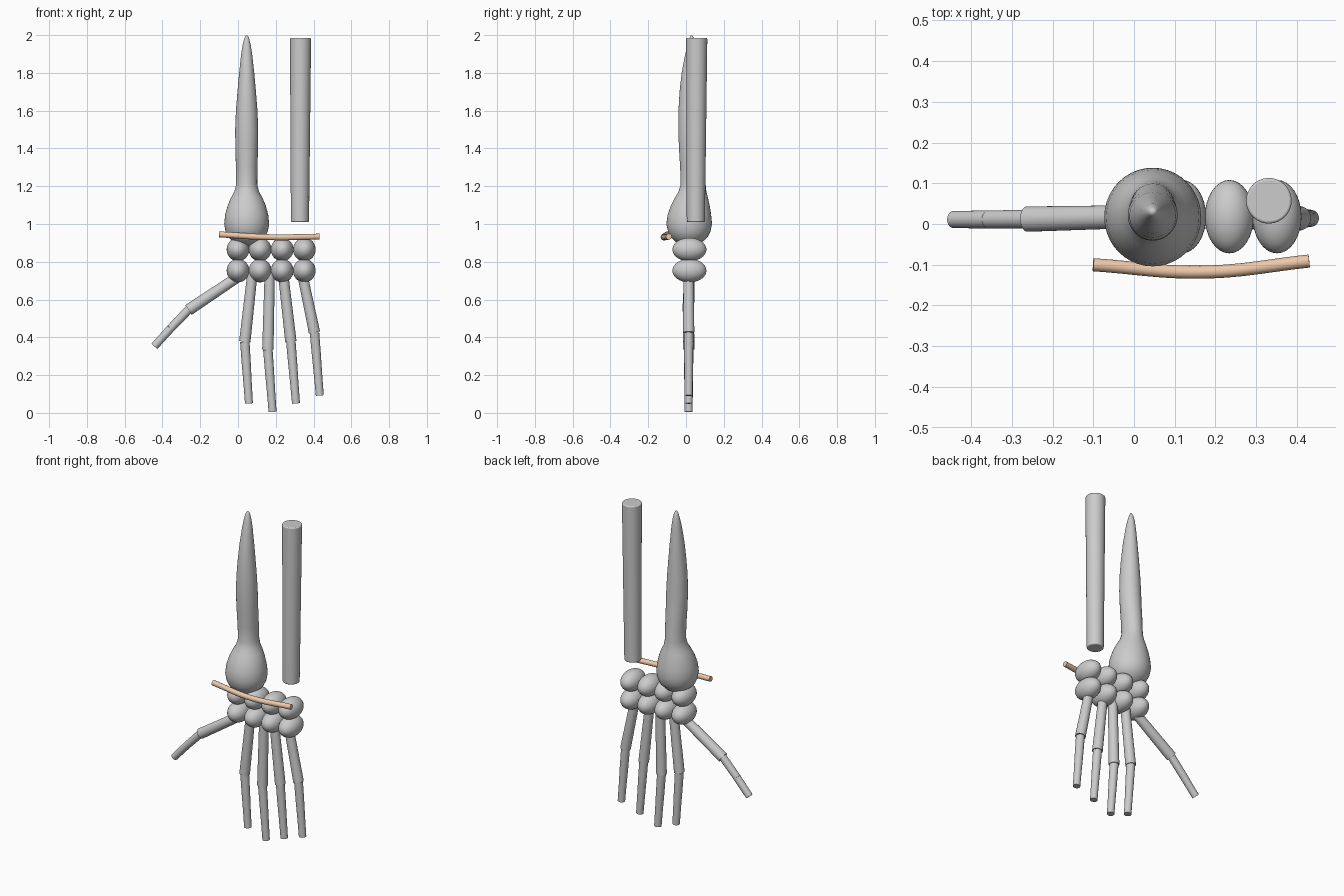
import bpy, bmesh, math
from mathutils import Vector

if "Cube" in bpy.data.objects:
    bpy.data.objects.remove(bpy.data.objects["Cube"])


def finish(bm, name, angle=40):
    bmesh.ops.recalc_face_normals(bm, faces=bm.faces)
    mesh = bpy.data.meshes.new(name)
    bm.to_mesh(mesh)
    bm.free()
    ob = bpy.data.objects.new(name, mesh)
    bpy.context.collection.objects.link(ob)
    bpy.ops.object.select_all(action='DESELECT')
    ob.select_set(True)
    bpy.context.view_layer.objects.active = ob
    bpy.ops.object.shade_smooth_by_angle(angle=math.radians(angle))
    return ob


def rod(name, a, b, ra, rb, bevel=0.0):
    """Tapered cylinder between two points."""
    a, b = Vector(a), Vector(b)
    d = b - a
    bm = bmesh.new()
    bmesh.ops.create_cone(bm, cap_ends=True, segments=32, radius1=ra, radius2=rb, depth=d.length)
    ob = finish(bm, name)
    ob.location = (a + b) / 2
    ob.rotation_mode = 'QUATERNION'
    ob.rotation_quaternion = d.to_track_quat('Z', 'Y')
    if bevel:
        m = ob.modifiers.new("soft_ends", 'BEVEL')
        m.width, m.segments = bevel, 3
    return ob


def chain(name, pts, radii):
    for i in range(len(pts) - 1):
        rod(f"{name}_{i + 1}", pts[i], pts[i + 1], radii[i], radii[i + 1])


# Radius bone: z, y centre, x radius, y radius
rings = [(0.883, .017, .02, .02), (0.90, .017, .065, .065), (0.93, .017, .097, .097),
         (0.96, .017, .112, .112), (1.0, .017, .119, .121), (1.05, .018, .114, .115),
         (1.1, .023, .1, .102), (1.14, .029, .083, .087), (1.17, .034, .066, .074),
         (1.21, .038, .056, .066), (1.3, .034, .057, .065), (1.4, .026, .06, .063),
         (1.5, .021, .061, .062), (1.6, .019, .057, .059), (1.7, .019, .049, .053),
         (1.8, .021, .040, .044), (1.9, .026, .029, .03), (1.95, .029, .021, .021),
         (1.985, .03, .012, .012), (1.997, .03, .005, .005)]
bm = bmesh.new()
N, prev = 40, None
for z, cy, rx, ry in rings:
    loop = [bm.verts.new((.046 + rx * math.cos(2 * math.pi * i / N),
                          cy + ry * math.sin(2 * math.pi * i / N), z)) for i in range(N)]
    if prev:
        for i in range(N):
            bm.faces.new((prev[i], prev[(i + 1) % N], loop[(i + 1) % N], loop[i]))
    else:
        bm.faces.new(loop)
    prev = loop
bm.faces.new(prev)
finish(bm, "radius_bone", 70)

# Ulna bone
rod("ulna_bone", (.328, .052, 1.01), (.331, .057, 1.985), .048, .056, .006)

# Wrist bones: two rows of four ellipsoids
for r, z in enumerate((.865, .753)):
    for c in range(4):
        bm = bmesh.new()
        bmesh.ops.create_uvsphere(bm, u_segments=32, v_segments=20, radius=1)
        ob = finish(bm, f"carpal_{r + 1}_{c + 1}", 60)
        ob.scale = (.06, .09, .062)
        ob.location = (c * .117, .018, z)

# Fingers: metacarpal start, knuckle and tip (x, z)
Y = .014
fingers = {"index": ((.077, .745), (.036, .377), (.058, .05)),
           "middle": ((.168, .745), (.158, .335), (.183, .005)),
           "ring": ((.238, .745), (.280, .377), (.307, .05)),
           "little": ((.338, .745), (.405, .425), (.433, .092))}
for name, pts in fingers.items():
    start, knuckle, tip = (Vector((x, Y, z)) for x, z in pts)
    rod(name + "_metacarpal", start, knuckle, .027, .030)
    chain(name + "_phalanx", [knuckle.lerp(tip, t) for t in (0, .36, .69, 1)],
          (.025, .024, .022, .021))

# Thumb
rod("thumb_metacarpal", (.0, .018, .72), (-.262, .012, .545), .028, .031)
chain("thumb_phalanx", [(-.258, .012, .55), (-.357, .011, .447), (-.443, .011, .352)],
      (.023, .022, .021))

# Ligament across the front of the wrist
cu = bpy.data.curves.new("wrist_ligament", 'CURVE')
cu.dimensions = '3D'
cu.bevel_depth, cu.bevel_resolution, cu.use_fill_caps = .016, 5, True
sp = cu.splines.new('BEZIER')
path = [(-.1, -.1, .945), (.17, -.118, .930), (.43, -.091, .933)]
sp.bezier_points.add(2)
for p, co in zip(sp.bezier_points, path):
    p.co = co
    p.handle_left_type = p.handle_right_type = 'AUTO'
lig = bpy.data.objects.new("wrist_ligament", cu)
bpy.context.collection.objects.link(lig)
mat = bpy.data.materials.new("ligament_tan")
mat.diffuse_color = (.85, .58, .40, 1)
mat.use_nodes = True
mat.node_tree.nodes["Principled BSDF"].inputs["Base Color"].default_value = mat.diffuse_color
cu.materials.append(mat)
